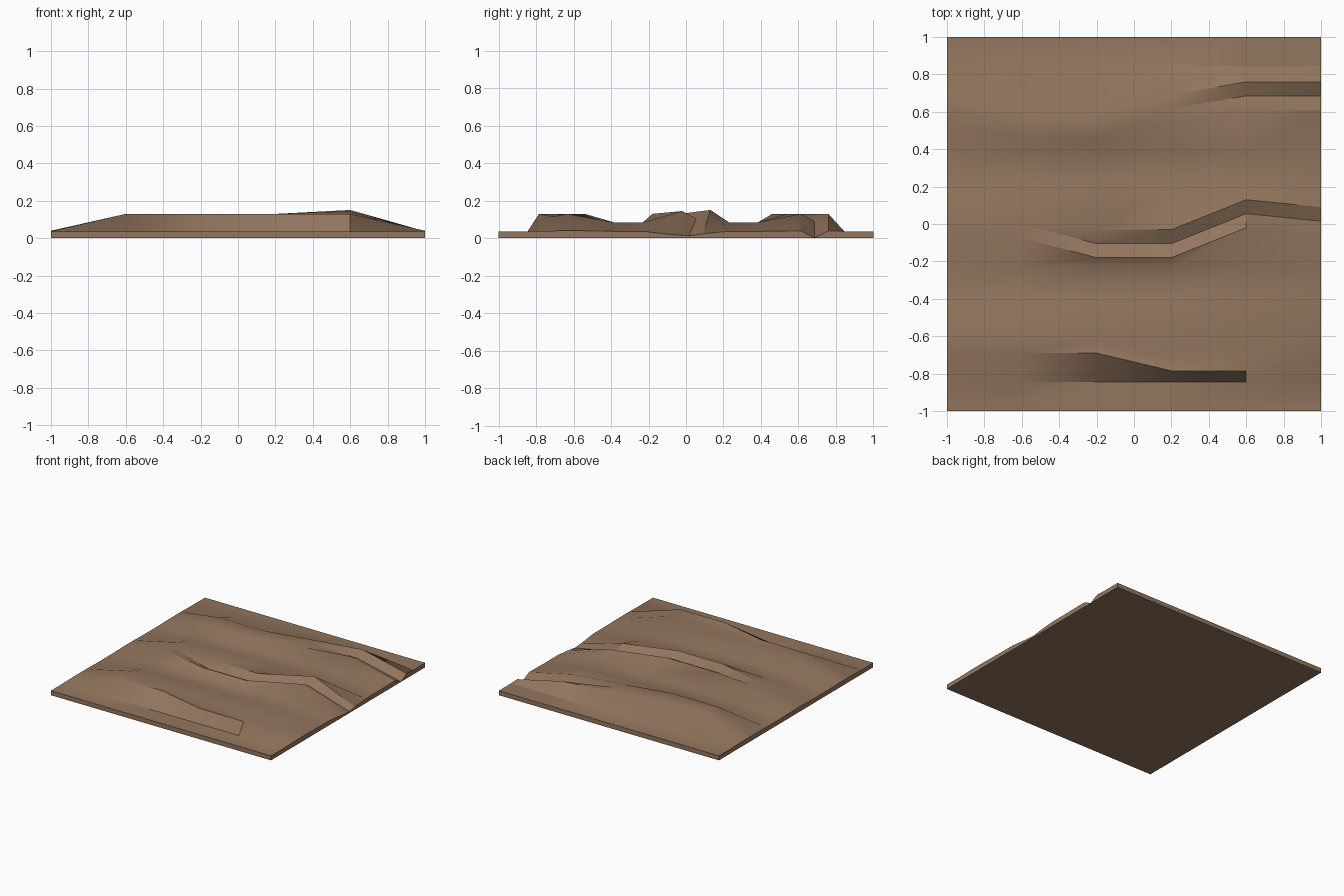
import bpy, bmesh

if "Cube" in bpy.data.objects:
    bpy.data.objects.remove(bpy.data.objects["Cube"])

STATIONS = [-1, -0.6, -0.2, 0.2, 0.6, 1]
EDGE_Z = 0.037

# Each furrow row, station by station: front crest y, groove depth, crest height
ROWS = [
    dict(center=-0.615, y=[-0.69, -0.69, -0.69, -0.785, -0.785, -0.69],
         groove=[0, 0, 0.018, 0.02, 0.015, 0], top=[0.04, 0.13, 0.13, 0.13, 0.13, 0.04]),
    dict(center=0.0, y=[-0.075, -0.075, -0.18, -0.18, -0.02, -0.06],
         groove=[0, 0, 0.04, 0.04, 0.04, 0.005], top=[0.04, 0.13, 0.13, 0.13, 0.145, 0.018]),
    dict(center=0.615, y=[0.54, 0.46, 0.46, 0.54, 0.61, 0.61],
         groove=[0, 0, 0, 0, 0.04, 0.038], top=[0.04, 0.13, 0.13, 0.13, 0.13, 0.04]),
]


def section(i):
    """Ground profile (y, z) from front to back at one station."""
    valley = 0.085 if 0 < i < len(STATIONS) - 1 else EDGE_Z
    pts = [(-1, EDGE_Z)]
    for k, r in enumerate(ROWS):
        y, z = r["y"][i], r["top"][i]
        pts += [
            (r["center"] - 0.23, EDGE_Z if k == 0 else valley),
            (y, z),
            (y + 0.075, z - r["groove"][i]),
            (y + 0.15, z + (0.006 if k == 1 and i > 3 else 0)),
            (r["center"] + 0.23, EDGE_Z if k == 2 else valley),
        ]
    return pts + [(1, EDGE_Z)]


bm = bmesh.new()
# Furrowed top surface
grid = [[bm.verts.new((x, y, z)) for y, z in section(i)]
        for i, x in enumerate(STATIONS)]
for a, b in zip(grid, grid[1:]):
    for j in range(len(a) - 1):
        bm.faces.new((a[j], b[j], b[j + 1], a[j + 1]))

# Skirt down to the flat underside
rim = [c[0] for c in grid] + grid[-1][1:] + [c[-1] for c in grid[-2::-1]] + grid[0][-2:0:-1]
low = [bm.verts.new((v.co.x, v.co.y, 0)) for v in rim]
for k in range(len(rim)):
    n = (k + 1) % len(rim)
    bm.faces.new((rim[k], low[k], low[n], rim[n]))
corners = [v for v in low if abs(v.co.x) == 1 and abs(v.co.y) == 1]
base = bm.faces.new(low[::-1])
bmesh.ops.recalc_face_normals(bm, faces=bm.faces)

mesh = bpy.data.meshes.new("ploughed_soil")
bm.to_mesh(mesh)
bm.free()
soil = bpy.data.objects.new("ploughed_soil", mesh)
bpy.context.collection.objects.link(soil)

mat = bpy.data.materials.new("soil_brown")
mat.diffuse_color = (0.29, 0.18, 0.11, 1)
mat.use_nodes = True
mat.node_tree.nodes["Principled BSDF"].inputs["Base Color"].default_value = mat.diffuse_color
mesh.materials.append(mat)

bpy.context.view_layer.objects.active = soil
soil.select_set(True)
bpy.ops.object.shade_smooth_by_angle(angle=0.52)
